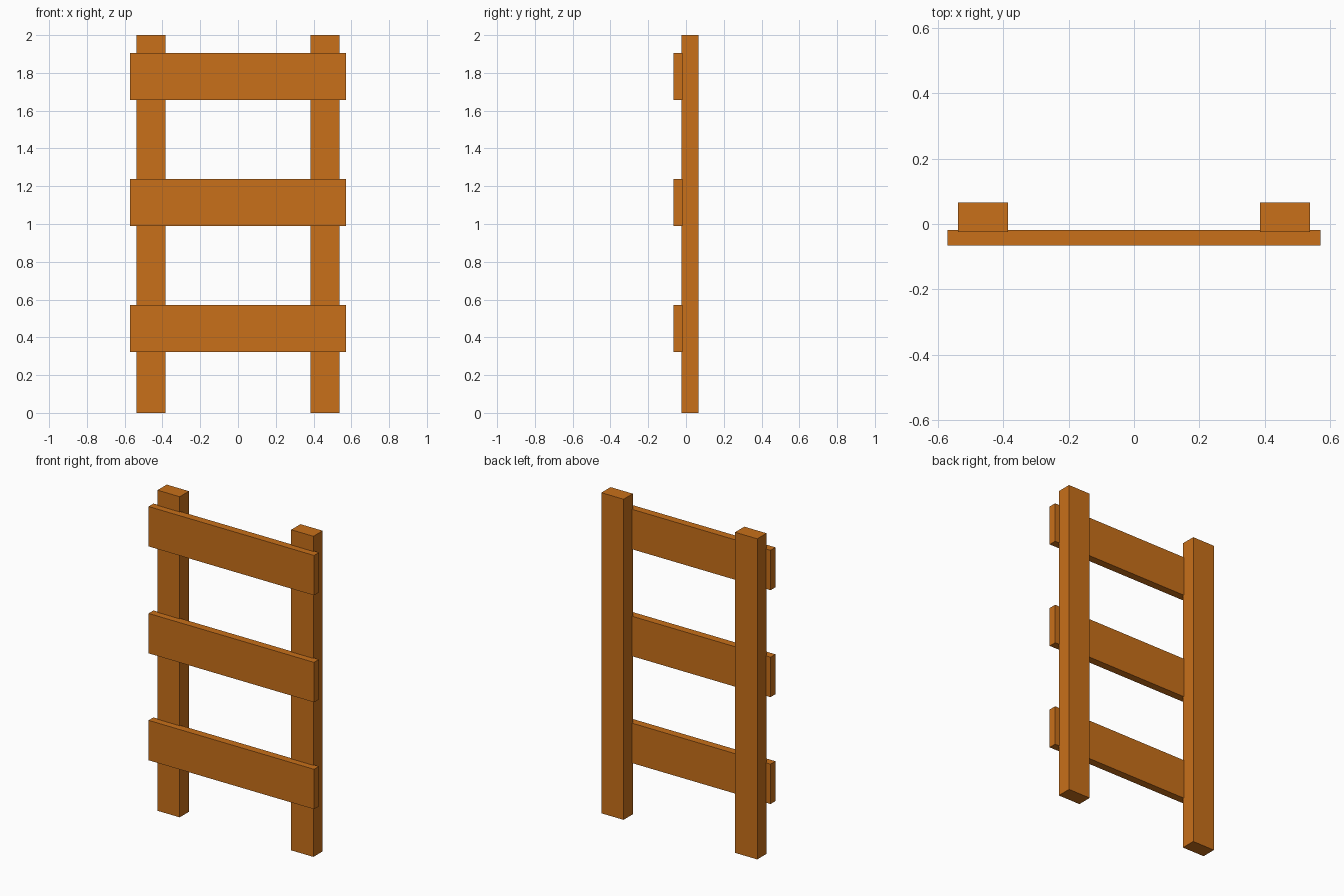
import bpy

if "Cube" in bpy.data.objects:
    bpy.data.objects.remove(bpy.data.objects["Cube"])

wood = bpy.data.materials.new("orange_wood")
wood.diffuse_color = (0.58, 0.16, 0.01, 1)
wood.use_nodes = True
wood.node_tree.nodes["Principled BSDF"].inputs["Base Color"].default_value = wood.diffuse_color


def board(name, x, y, z):
    """Box spanning the given (min, max) ranges."""
    spans = (x, y, z)
    bpy.ops.mesh.primitive_cube_add(size=1, location=[(a + b) / 2 for a, b in spans])
    ob = bpy.context.object
    ob.name = name
    ob.scale = [b - a for a, b in spans]
    bpy.ops.object.transform_apply(location=False, rotation=False, scale=True)
    ob.data.materials.append(wood)


# Two upright posts
for side, s in (("left", -1), ("right", 1)):
    board(f"{side}_post", sorted((s * 0.385, s * 0.538)), (-0.025, 0.066), (0, 2))

# Three rails, slightly let into the front of the posts
for i, name in enumerate(("bottom", "middle", "top")):
    z = 0.322 + i * 0.667
    board(f"{name}_rail", (-0.571, 0.571), (-0.066, -0.018), (z, z + 0.249))
